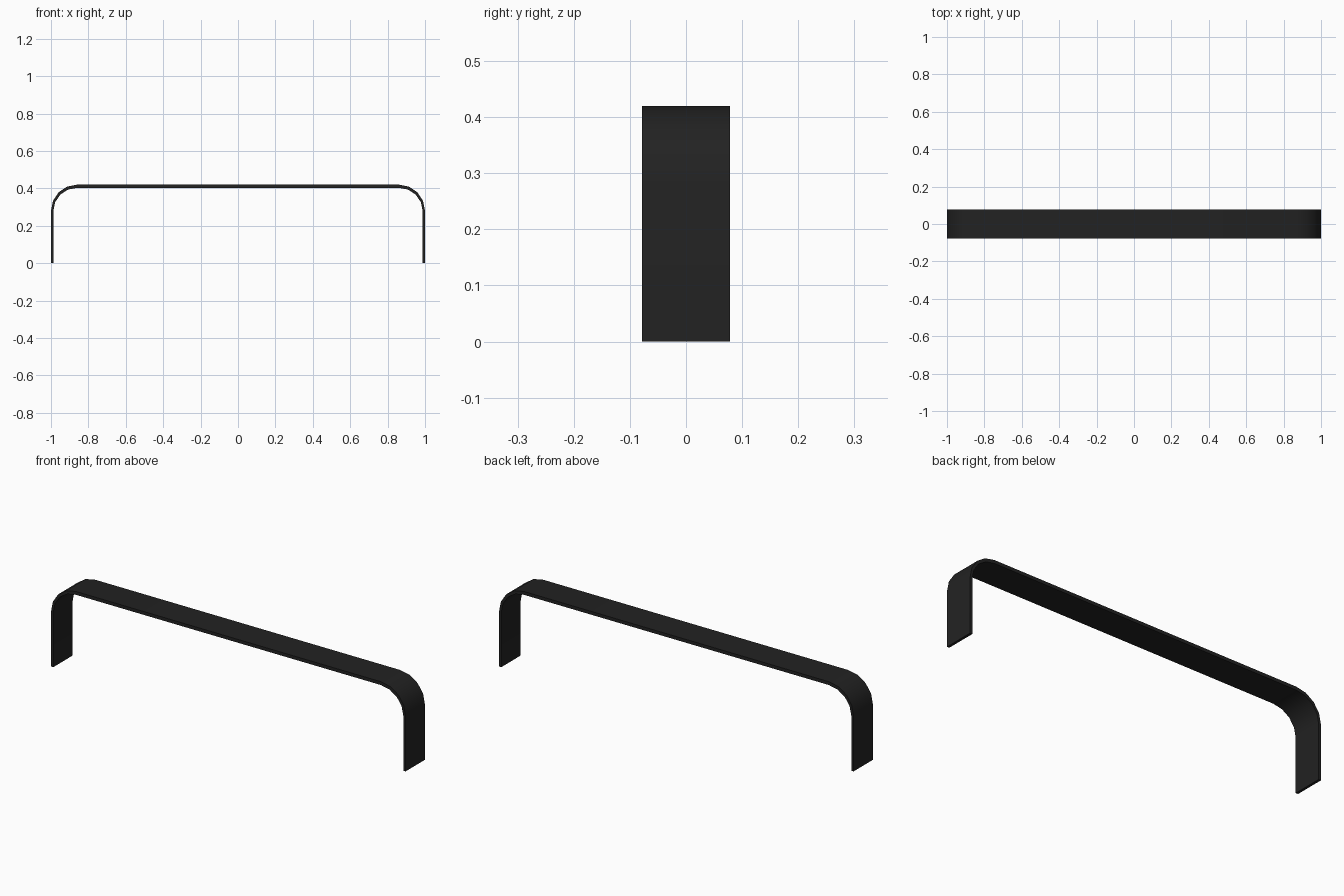
import bpy
import bmesh
from math import sin, cos, pi, radians

cube = bpy.data.objects.get("Cube")
if cube:
    bpy.data.objects.remove(cube, do_unlink=True)

HALF_LENGTH, HEIGHT, HALF_WIDTH = 1.0, 0.42, 0.078
BEND, SEGMENTS = 0.14, 4
LEG_THICK, TOP_THICK = 0.013, 0.017

# Satin black metal
black = bpy.data.materials.new("black_metal")
black.use_nodes = True
colour = (0.016, 0.016, 0.016, 1)
black.diffuse_color = colour
shader = black.node_tree.nodes["Principled BSDF"]
shader.inputs["Base Color"].default_value = colour
shader.inputs["Roughness"].default_value = 0.5


def half_profile(leg_inset, top_inset):
    """Points from the foot, up the leg and round the bend, on the +x side."""
    points = [(HALF_LENGTH - leg_inset, 0)]
    for i in range(SEGMENTS + 1):
        a = pi / 2 * i / SEGMENTS
        points.append((HALF_LENGTH - BEND + (BEND - leg_inset) * cos(a),
                       HEIGHT - BEND + (BEND - top_inset) * sin(a)))
    return points


def full_profile(leg_inset, top_inset):
    right = half_profile(leg_inset, top_inset)
    return right + [(-x, z) for x, z in reversed(right)]


# Bent flat bar: a rectangular section carried along the profile
bm = bmesh.new()
rings = []
for (xo, zo), (xi, zi) in zip(full_profile(0, 0), full_profile(LEG_THICK, TOP_THICK)):
    section = [(xo, -HALF_WIDTH, zo), (xo, HALF_WIDTH, zo),
               (xi, HALF_WIDTH, zi), (xi, -HALF_WIDTH, zi)]
    rings.append([bm.verts.new(p) for p in section])
for a, b in zip(rings, rings[1:]):
    for k in range(4):
        n = (k + 1) % 4
        bm.faces.new((a[k], a[n], b[n], b[k]))

# Flat feet
bm.faces.new(rings[0])
bm.faces.new(rings[-1])
bmesh.ops.recalc_face_normals(bm, faces=bm.faces)

mesh = bpy.data.meshes.new("bent_bar_handle")
bm.to_mesh(mesh)
bm.free()
mesh.materials.append(black)
handle = bpy.data.objects.new("bent_bar_handle", mesh)
bpy.context.collection.objects.link(handle)

# Smooth bends with crisp edges
bpy.ops.object.select_all(action="DESELECT")
handle.select_set(True)
bpy.context.view_layer.objects.active = handle
bpy.ops.object.shade_smooth_by_angle(angle=radians(30))
